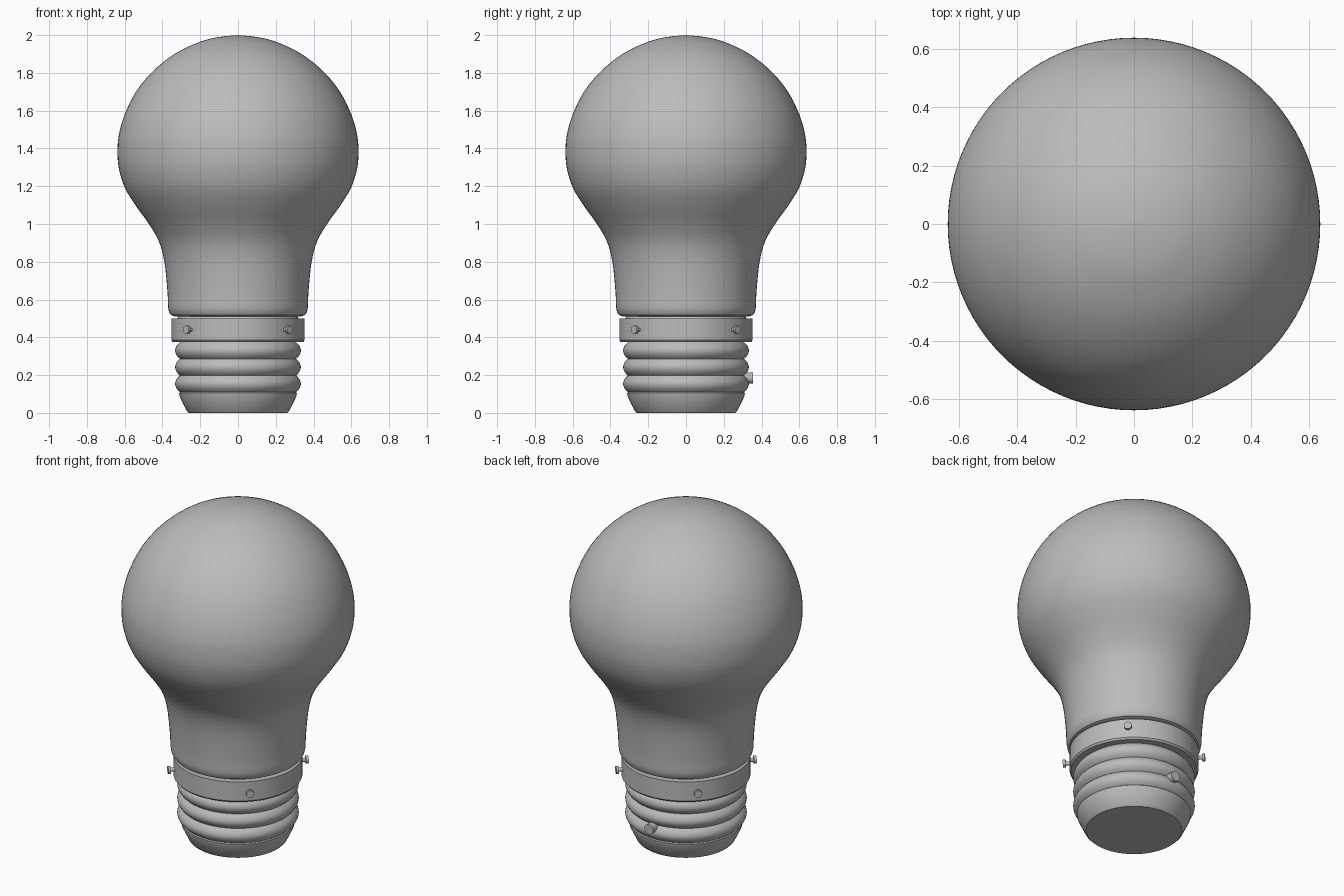
import bpy, bmesh, math
from mathutils import Vector, Matrix

cube = bpy.data.objects.get("Cube")
if cube:
    bpy.data.objects.remove(cube, do_unlink=True)

grey = bpy.data.materials.new("plain_grey")
grey.use_nodes = True
grey.diffuse_color = (0.5, 0.5, 0.5, 1)
grey.node_tree.nodes["Principled BSDF"].inputs["Base Color"].default_value = (0.5, 0.5, 0.5, 1)


def smooth_path(pts, steps=4):
    """Catmull-Rom curve through (radius, height) points."""
    p = [Vector(q) for q in pts]
    p = [2 * p[0] - p[1]] + p + [2 * p[-1] - p[-2]]
    out = []
    for a, b, c, d in zip(p, p[1:], p[2:], p[3:]):
        for i in range(steps):
            t = i / steps
            out.append(0.5 * (2 * b + (c - a) * t + (2 * a - 5 * b + 4 * c - d) * t * t
                              + (3 * b - a - 3 * c + d) * t ** 3))
    return out + [p[-2]]


def lathe(name, profile, sides=64, matrix=Matrix(), angle=35):
    """Spin a (radius, height) profile, listed bottom to top, about z."""
    bm = bmesh.new()
    verts = [bm.verts.new((r, 0, z)) for r, z in profile]
    edges = [bm.edges.new(pair) for pair in zip(verts, verts[1:])]
    bmesh.ops.spin(bm, geom=verts + edges, axis=(0, 0, 1), cent=(0, 0, 0),
                   angle=math.tau, steps=sides, use_duplicate=False)
    bmesh.ops.remove_doubles(bm, verts=bm.verts, dist=1e-4)
    bmesh.ops.recalc_face_normals(bm, faces=bm.faces)
    bm.transform(matrix)
    mesh = bpy.data.meshes.new(name)
    bm.to_mesh(mesh)
    bm.free()
    mesh.materials.append(grey)
    obj = bpy.data.objects.new(name, mesh)
    bpy.context.collection.objects.link(obj)
    bpy.ops.object.select_all(action="DESELECT")
    obj.select_set(True)
    bpy.context.view_layer.objects.active = obj
    bpy.ops.object.shade_smooth_by_angle(angle=math.radians(angle))
    return obj


def outward(degrees, z):
    """Turn the lathe axis to point outward from the base."""
    return (Matrix.Translation((0, 0, z)) @ Matrix.Rotation(math.radians(degrees), 4, "Z")
            @ Matrix.Rotation(math.pi / 2, 4, "Y"))


# Glass bulb: rounded lip, flared neck, globe
lip = [(0, 0.51), (0.33, 0.51), (0.355, 0.518), (0.366, 0.535)]
globe = [(0.37, 0.56), (0.374, 0.65), (0.39, 0.8), (0.42, 0.91), (0.475, 1.005),
         (0.54, 1.095), (0.598, 1.19), (0.63, 1.29), (0.638, 1.38), (0.631, 1.47),
         (0.6, 1.58), (0.54, 1.7), (0.45, 1.81), (0.33, 1.904), (0.2, 1.965),
         (0.1, 1.99), (0, 2)]
lathe("glass_bulb", lip + smooth_path(globe), 96)

# Collar between glass and thread
lathe("collar", [(0, 0.375), (0.345, 0.375), (0.353, 0.385), (0.353, 0.5), (0.32, 0.5),
                 (0.31, 0.52), (0, 0.52)])

# Tapered foot with three rounded thread ridges above
thread = [(0, 0), (0.262, 0), (0.272, 0.01), (0.308, 0.085), (0.312, 0.105)]
for ridge in range(3):
    for i in range(9):
        t = i / 8
        thread.append((0.307 + 0.026 * math.sin(math.pi * t) ** 0.8,
                       0.11 + 0.088 * (ridge + t)))
thread += [(0.3, 0.38), (0, 0.38)]
lathe("threaded_base", thread, angle=40)

# Four collar screws on the diagonals
for k in range(4):
    lathe(f"collar_screw_{k + 1}",
          [(0, 0.33), (0.011, 0.33), (0.011, 0.375), (0.022, 0.375), (0.022, 0.39), (0, 0.39)],
          16, outward(45 + 90 * k, 0.44))

# Contact stud at the back of the thread
lathe("contact_stud", [(0, 0.29), (0.03, 0.29), (0.03, 0.355), (0, 0.355)], 16, outward(90, 0.185))
